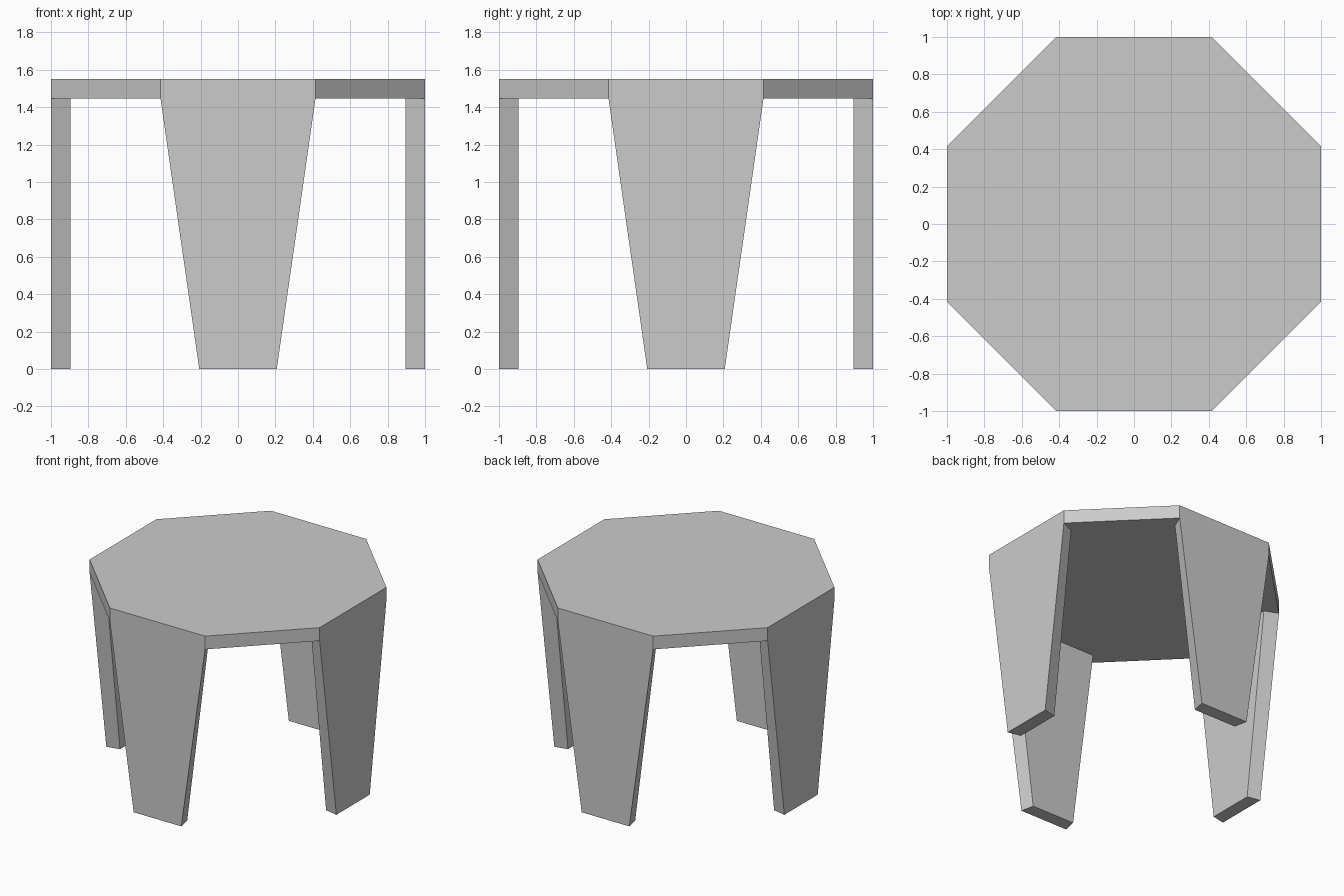
import bpy
import bmesh
from math import pi, tan
from mathutils import Matrix, Vector

cube = bpy.data.objects.get("Cube")
if cube:
    bpy.data.objects.remove(cube, do_unlink=True)

HEIGHT = 1.55
THICK = 0.104
HALF_SIDE = tan(pi / 8)      # half an octagon side when the apothem is 1
INNER = 1 - THICK            # inner face follows a smaller octagon
UNDERSIDE = HEIGHT - THICK

grey = bpy.data.materials.new("plain grey")
grey.use_nodes = True
colour = (0.6, 0.6, 0.6, 1)
grey.diffuse_color = colour
grey.node_tree.nodes["Principled BSDF"].inputs["Base Color"].default_value = colour


def prism(name, base, top):
    """Closed solid between two matching rings of points."""
    bm = bmesh.new()
    low = [bm.verts.new(p) for p in base]
    high = [bm.verts.new(p) for p in top]
    bm.faces.new(low)
    bm.faces.new(high)
    for i in range(len(low)):
        j = (i + 1) % len(low)
        bm.faces.new((low[i], low[j], high[j], high[i]))
    bmesh.ops.recalc_face_normals(bm, faces=bm.faces)
    mesh = bpy.data.meshes.new(name)
    bm.to_mesh(mesh)
    bm.free()
    mesh.materials.append(grey)
    obj = bpy.data.objects.new(name, mesh)
    bpy.context.collection.objects.link(obj)
    return obj


# Octagonal table top
corner = Vector((1, HALF_SIDE, 0))
ring = [Matrix.Rotation(i * pi / 4, 3, "Z") @ corner for i in range(8)]
prism("table_top",
      [p + Vector((0, 0, UNDERSIDE)) for p in ring],
      [p + Vector((0, 0, HEIGHT)) for p in ring])


# Four tapered legs, mitred towards the centre
def leg_section(half, z):
    return [(half, -1, z), (half * INNER, -INNER, z),
            (-half * INNER, -INNER, z), (-half, -1, z)]


for i, side in enumerate(("front", "left", "back", "right")):
    leg = prism(side + "_leg",
                leg_section(HALF_SIDE / 2, 0),
                leg_section(HALF_SIDE, UNDERSIDE))
    leg.data.transform(Matrix.Rotation(i * pi / 2, 4, "Z"))
